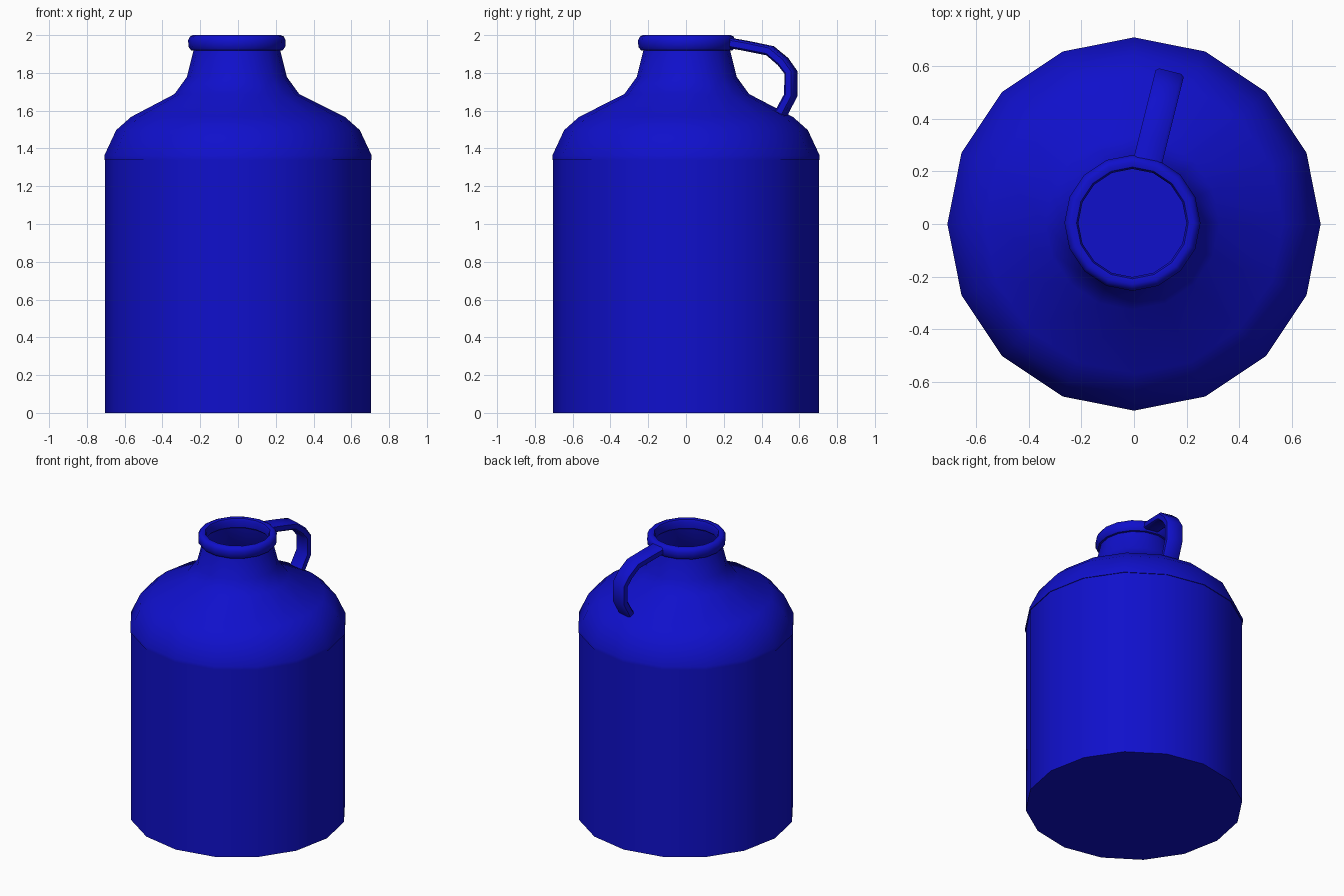
import bpy, bmesh, math
from mathutils import Vector

if "Cube" in bpy.data.objects:
    bpy.data.objects.remove(bpy.data.objects["Cube"])

SIDES = 16
blue = bpy.data.materials.new("blue_glaze")
blue.diffuse_color = (0.005, 0.005, 0.6, 1)
blue.use_nodes = True
blue.node_tree.nodes["Principled BSDF"].inputs["Base Color"].default_value = blue.diffuse_color


def finish(name, bm, angle):
    bmesh.ops.recalc_face_normals(bm, faces=bm.faces)
    me = bpy.data.meshes.new(name)
    bm.to_mesh(me)
    bm.free()
    ob = bpy.data.objects.new(name, me)
    bpy.context.collection.objects.link(ob)
    me.materials.append(blue)
    bpy.ops.object.select_all(action='DESELECT')
    ob.select_set(True)
    bpy.context.view_layer.objects.active = ob
    bpy.ops.object.shade_smooth_by_angle(angle=math.radians(angle))
    return ob


def bridge(bm, rings):
    for a, b in zip(rings, rings[1:]):
        n = len(a)
        for i in range(n):
            j = (i + 1) % n
            bm.faces.new((a[i], a[j], b[j], b[i]))


def lathe(name, profile, angle, cap=False):
    bm = bmesh.new()
    rings = []
    for r, z in profile:
        # the neck sits very slightly off the body axis
        ox, oy = (-0.006, 0.004) if z > 1.65 else (0, 0)
        rings.append([bm.verts.new((ox + r * math.cos(math.tau * i / SIDES),
                                    oy + r * math.sin(math.tau * i / SIDES), z))
                      for i in range(SIDES)])
    bridge(bm, rings)
    if cap:
        bm.faces.new(rings[0])
    return finish(name, bm, angle)


# Body with closed base
lathe("body", [(0.703, 0), (0.703, 1.345)], 40, cap=True)

# Shoulder and neck, with a small overhang over the body
lathe("shoulder_and_neck", [(0.700, 1.34), (0.708, 1.34), (0.708, 1.362),
                            (0.645, 1.497), (0.566, 1.567), (0.33, 1.688),
                            (0.265, 1.778), (0.228, 1.925)], 45)

# Rolled lip, open in the middle
lathe("lip", [(0.226, 1.918), (0.243, 1.92), (0.256, 1.938), (0.258, 1.972),
              (0.248, 1.993), (0.232, 2.0), (0.212, 1.996), (0.205, 1.98),
              (0.207, 1.935), (0.226, 1.918)], 45)

# Strap handle swept along a path of (outward distance, height)
path = [(0.215, 1.962), (0.33, 1.942), (0.455, 1.917), (0.525, 1.86),
        (0.568, 1.803), (0.568, 1.683), (0.523, 1.6), (0.49, 1.55)]
section = [(-0.055, -0.016), (-0.043, -0.026), (0.043, -0.026), (0.055, -0.016),
           (0.055, 0.016), (0.043, 0.026), (-0.043, 0.026), (-0.055, 0.016)]
turn = math.radians(14)
out = Vector((math.sin(turn), math.cos(turn), 0))
side = Vector((math.cos(turn), -math.sin(turn), 0))
bm = bmesh.new()
rings = []
for i, p in enumerate(path):
    a, b = path[max(i - 1, 0)], path[min(i + 1, len(path) - 1)]
    t = Vector((b[0] - a[0], b[1] - a[1])).normalized()
    normal = out * -t.y + Vector((0, 0, t.x))
    centre = out * p[0] + Vector((-0.006, 0.004, p[1]))
    rings.append([bm.verts.new(centre + side * u + normal * v) for u, v in section])
bridge(bm, rings)
bm.faces.new(rings[0])
bm.faces.new(rings[-1])
finish("handle", bm, 40)
